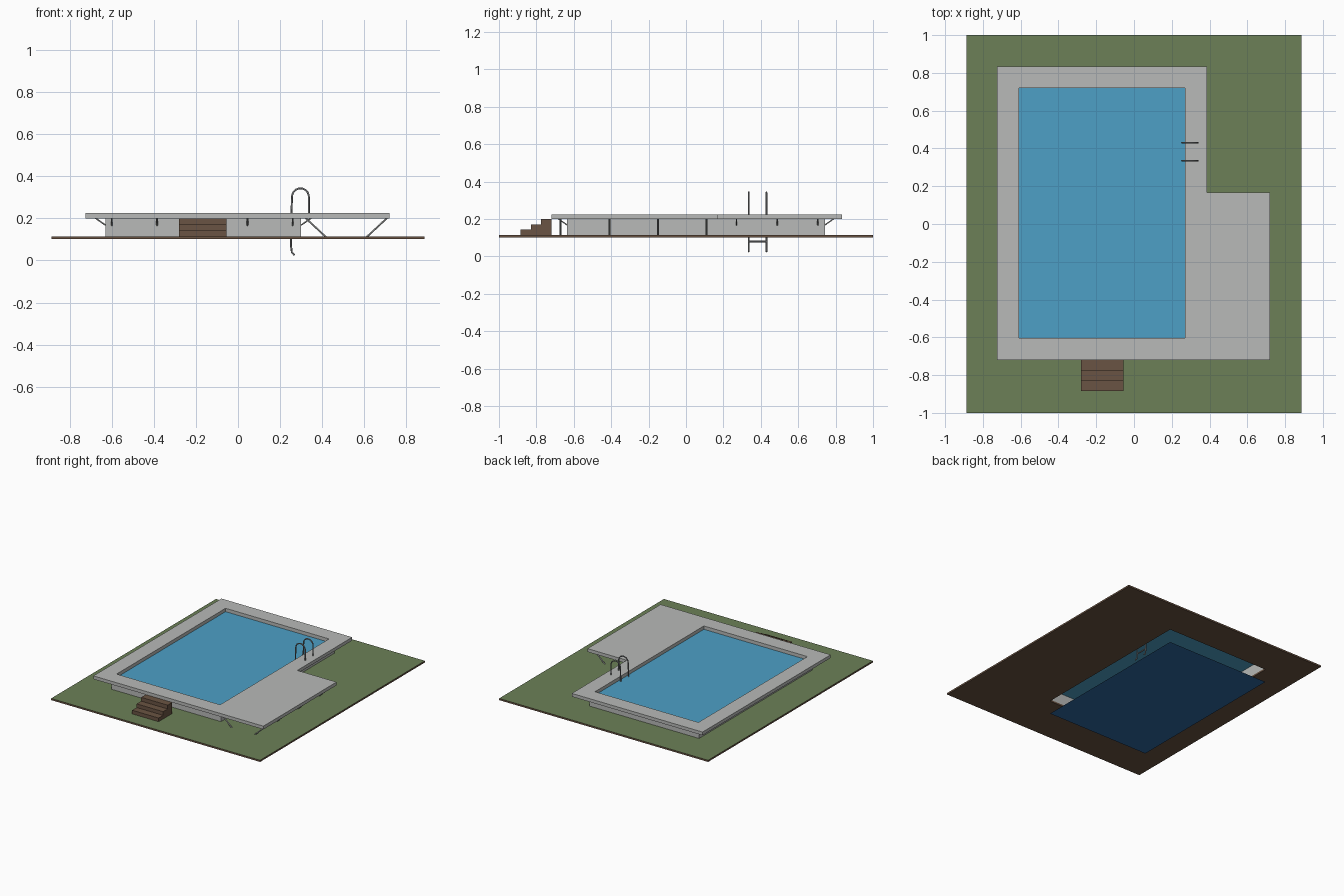
import bpy, bmesh, math
from mathutils import Vector

cube = bpy.data.objects.get("Cube")
if cube:
    bpy.data.objects.remove(cube, do_unlink=True)


def material(name, srgb):
    rgb = [((c / 255 + 0.055) / 1.055) ** 2.4 for c in srgb] + [1]
    m = bpy.data.materials.new(name)
    m.use_nodes = True
    m.diffuse_color = rgb
    m.node_tree.nodes["Principled BSDF"].inputs["Base Color"].default_value = rgb
    return m


grass = material("grass green", (108, 128, 87))
soil = material("soil brown", (104, 82, 65))
wood = material("step wood", (106, 84, 67))
concrete = material("pale concrete", (184, 186, 184))
water_blue = material("water blue", (77, 160, 198))
floor_blue = material("pool floor blue", (46, 104, 160))
steel = material("steel grey", (130, 132, 134))


def make(name, bm, *mats):
    me = bpy.data.meshes.new(name)
    bm.to_mesh(me)
    bm.free()
    ob = bpy.data.objects.new(name, me)
    bpy.context.collection.objects.link(ob)
    for m in mats:
        me.materials.append(m)
    return ob


def slab(name, xs, ys, keep, z0, z1, *mats):
    """Fill the kept cells of an uneven grid and raise them to a thickness."""
    bm = bmesh.new()
    grid = [[bm.verts.new((x, y, z0)) for y in ys] for x in xs]
    for i in range(len(xs) - 1):
        for j in range(len(ys) - 1):
            if keep(i, j):
                bm.faces.new((grid[i][j], grid[i + 1][j], grid[i + 1][j + 1], grid[i][j + 1]))
    loose = [v for v in bm.verts if not v.link_faces]
    bmesh.ops.delete(bm, geom=loose, context='VERTS')
    if z1 > z0:
        top = bmesh.ops.extrude_face_region(bm, geom=bm.faces[:], use_keep_orig=True)["geom"]
        for v in top:
            if isinstance(v, bmesh.types.BMVert):
                v.co.z = z1
        bmesh.ops.recalc_face_normals(bm, faces=bm.faces[:])
    return make(name, bm, *mats)


def tube(name, points, radius, mat, smooth=False, resolution=1):
    cu = bpy.data.curves.new(name, 'CURVE')
    cu.dimensions = '3D'
    cu.bevel_depth = radius
    cu.bevel_resolution = resolution
    cu.use_fill_caps = True
    sp = cu.splines.new('POLY')
    sp.points.add(len(points) - 1)
    for p, co in zip(sp.points, points):
        p.co = (*co, 1)
    sp.use_smooth = smooth
    cu.materials.append(mat)
    ob = bpy.data.objects.new(name, cu)
    bpy.context.collection.objects.link(ob)
    return ob


# Main levels and pool opening
GROUND0, GROUND, DECK0, DECK = 0.102, 0.115, 0.2, 0.225
PX, PY = (-0.61, 0.27), (-0.603, 0.72)
WX, WY = (-0.63, 0.3), (-0.635, 0.742)


def not_centre(i, j):
    return (i, j) != (1, 1)


# Lawn with the pool opening: green on top, soil elsewhere
lawn = slab("lawn_slab", (-0.888, *PX, 0.888), (-1, *PY, 1), not_centre, GROUND0, GROUND, soil, grass)
for f in lawn.data.polygons:
    f.material_index = int(f.normal.z > 0.5)

# Pool walls, floor and water
slab("pool_wall", (WX[0], *PX, WX[1]), (WY[0], *PY, WY[1]), not_centre, GROUND, DECK0, concrete)
slab("pool_floor", PX, PY, lambda i, j: True, 0, 0, floor_blue)
slab("water_surface", PX, PY, lambda i, j: True, 0.199, 0.199, water_blue)

# L-shaped deck around the pool with a side terrace
slab("deck", (-0.725, *PX, 0.386, 0.72), (-0.72, PY[0], 0.168, PY[1], 0.835),
     lambda i, j: not (i == 1 and j in (1, 2)) and not (i == 3 and j > 1),
     DECK0, DECK, concrete)

# Slanted brackets from wall to deck, on every side
LOW = 0.168
for k in range(5):
    x = -0.6 + 0.215 * k
    for y, s in ((WY[0], -1), (WY[1], 1)):
        tube("deck_bracket", [(x, y, LOW), (x, y + s * 0.05, DECK0 + 0.003)], 0.004, concrete)
for k in range(7):
    y = -0.6 + 0.2175 * k
    for x, s in ((WX[0], -1), (WX[1], 1)):
        if s < 0 or y > 0.2:
            tube("deck_bracket", [(x, y, LOW), (x + s * 0.05, y, DECK0 + 0.003)], 0.004, concrete)

# Terrace struts leaning inward to the ground
for k in range(4):
    y = -0.67 + 0.26 * k
    for top, foot in ((0.32, 0.42), (0.71, 0.61)):
        tube("terrace_strut", [(top, y, DECK0 + 0.003), (foot, y, GROUND - 0.005)], 0.005, concrete)

# Wooden steps as one stair profile pulled sideways
bm = bmesh.new()
TREAD, FRONT = 0.055, -0.885
profile = [(FRONT, GROUND)]
for k, h in enumerate((0.143, 0.171, DECK0)):
    profile += [(FRONT + k * TREAD, h), (FRONT + (k + 1) * TREAD, h)]
profile.append((FRONT + 3 * TREAD, GROUND))
side = bm.faces.new([bm.verts.new((-0.28, y, z)) for y, z in profile])
pulled = bmesh.ops.extrude_face_region(bm, geom=[side], use_keep_orig=True)["geom"]
bmesh.ops.translate(bm, vec=Vector((0.225, 0, 0)),
                    verts=[v for v in pulled if isinstance(v, bmesh.types.BMVert)])
bmesh.ops.recalc_face_normals(bm, faces=bm.faces[:])
make("entry_steps", bm, wood)

# Ladder: arched rails over the deck edge, with rungs under water
R, CX, CZ = 0.04, 0.297, 0.303
arch = [(CX + R * math.cos(math.pi * t / 12), CZ + R * math.sin(math.pi * t / 12)) for t in range(13)]
path = [(CX + R, DECK)] + arch + [(0.254, 0.225), (0.252, 0.07), (0.256, 0.04), (0.268, 0.025)]
RAILS = (0.335, 0.43)
for y in RAILS:
    tube("ladder_rail", [(x, y, z) for x, z in path], 0.0045, steel, True, 2)
for z in (0.08, 0.15):
    tube("ladder_rung", [(0.252, y, z) for y in RAILS], 0.005, steel, True, 2)
